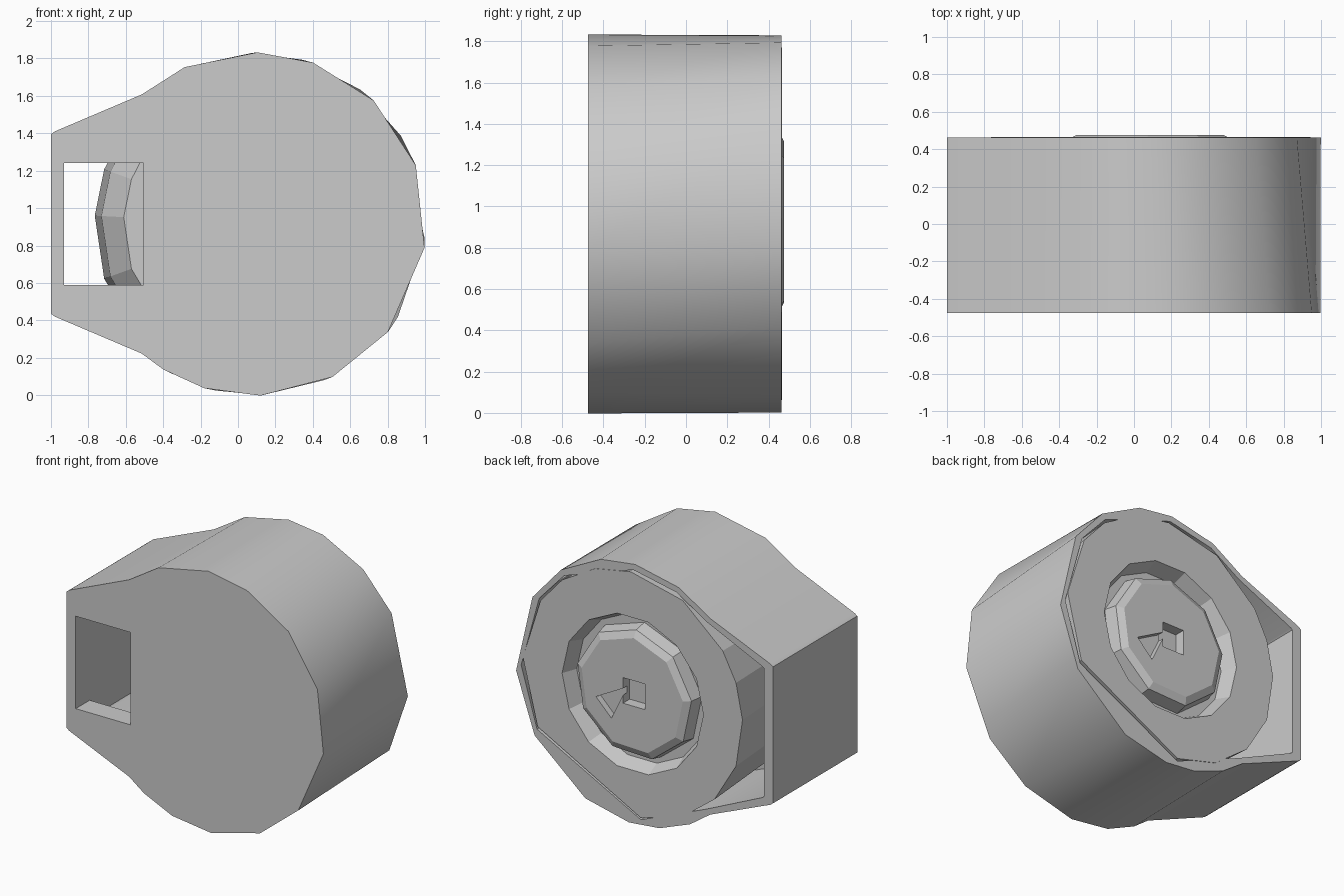
import bpy, bmesh
from math import sin, cos, radians

if "Cube" in bpy.data.objects:
    bpy.data.objects.remove(bpy.data.objects["Cube"])

CX, CZ = 0.088, 0.915      # axis of the round body

grey = bpy.data.materials.new("plain grey")
grey.use_nodes = True
grey.diffuse_color = (0.6, 0.6, 0.6, 1)
grey.node_tree.nodes["Principled BSDF"].inputs["Base Color"].default_value = (0.6, 0.6, 0.6, 1)


def loft(name, loops):
    """Join closed loops of equal length and cap both ends."""
    bm = bmesh.new()
    rings = [[bm.verts.new(p) for p in loop] for loop in loops]
    n = len(rings[0])
    for a, b in zip(rings, rings[1:]):
        for i in range(n):
            j = (i + 1) % n
            bm.faces.new((a[i], a[j], b[j], b[i]))
    bm.faces.new(rings[0])
    bm.faces.new(rings[-1])
    bmesh.ops.recalc_face_normals(bm, faces=bm.faces)
    mesh = bpy.data.meshes.new(name)
    bm.to_mesh(mesh)
    bm.free()
    mesh.materials.append(grey)
    obj = bpy.data.objects.new(name, mesh)
    bpy.context.collection.objects.link(obj)
    return obj


def arc(r, y, angles):
    return [(CX + r * cos(radians(a)), y, CZ + r * sin(radians(a))) for a in angles]


def outline(y, r, angles, end):
    """Round body running into a flat nose; end lists the upper nose corners."""
    lower = [(x, y, CZ - h) for x, h in reversed(end)]
    upper = [(x, y, CZ + h) for x, h in end]
    return lower + arc(r, y, reversed(angles)) + upper


def prism(name, y, points):
    return loft(name, [[(x, v, z) for x, z in points] for v in y])


def rect(x0, x1, z0, z1):
    return [(x0, z0), (x1, z0), (x1, z1), (x0, z1)]


def cut(obj, cutter):
    mod = obj.modifiers.new("cut", "BOOLEAN")
    mod.operation, mod.solver, mod.object = "DIFFERENCE", "EXACT", cutter
    bpy.ops.object.select_all(action="DESELECT")
    bpy.context.view_layer.objects.active = obj
    obj.select_set(True)
    bpy.ops.object.modifier_apply(modifier=mod.name)
    bpy.data.objects.remove(cutter)


# Housing: the facets twist slightly from front to back
front = [131, 114, 89, 70, 46, 20, -8, -39, -63, -88, -107, -122, -131]
back = [131, 113, 91, 74, 52, 31, -5, -33, -66, -88, -103, -119, -131]
nose = [(-0.98, 0.495), (-1.0, 0.48)]
housing = loft("housing", [outline(-0.475, 0.918, front, nose), outline(0.462, 0.914, back, nose)])

# Open back cavity, cut coarser at the lower side, and front window
inner = [131, 113, 90, 52, 33, -2, -31, -94, -131]
pocket = [(-0.92, 0.46), (-0.93, 0.45)]
cut(housing, loft("cavity_cutter", [outline(y, 0.872, inner, pocket) for y in (-0.32, 0.6)]))
cut(housing, prism("window_cutter", (-0.6, -0.2), rect(-0.93, -0.505, 0.59, 1.24)))

# Drum: uneven tapered reel with a ring groove in its back face
sides = [177, 160, 145, 117, 89, 70, 50, 33, 2, -30, -94, -116, -138, -160]
lip = [360 * i / len(sides) - 180 for i in range(len(sides), 0, -1)]
drum = loft("drum", [
    arc(0.70, -0.31, sides), arc(0.82, -0.14, sides), arc(0.855, 0.466, sides),
    arc(0.55, 0.466, lip), arc(0.51, 0.36, lip)])

# Hub with a small square socket and a side notch
spokes = [40 * i + 12 for i in range(9)]
hub = loft("hub", [arc(0.47, 0.35, spokes), arc(0.45, 0.45, spokes), arc(0.40, 0.475, spokes)])
cut(hub, prism("socket_cutter", (0.40, 0.6), rect(CX - 0.1, CX + 0.07, CZ - 0.08, CZ + 0.1)))
cut(hub, prism("notch_cutter", (0.43, 0.6),
               [(CX + 0.28, CZ - 0.09), (CX + 0.16, CZ - 0.21), (CX + 0.04, CZ + 0.04)]))

# Smooth round wall, crisp facets on the drum and hub
bpy.ops.object.select_all(action="DESELECT")
bpy.context.view_layer.objects.active = housing
housing.select_set(True)
bpy.ops.object.shade_smooth_by_angle(angle=radians(40))
